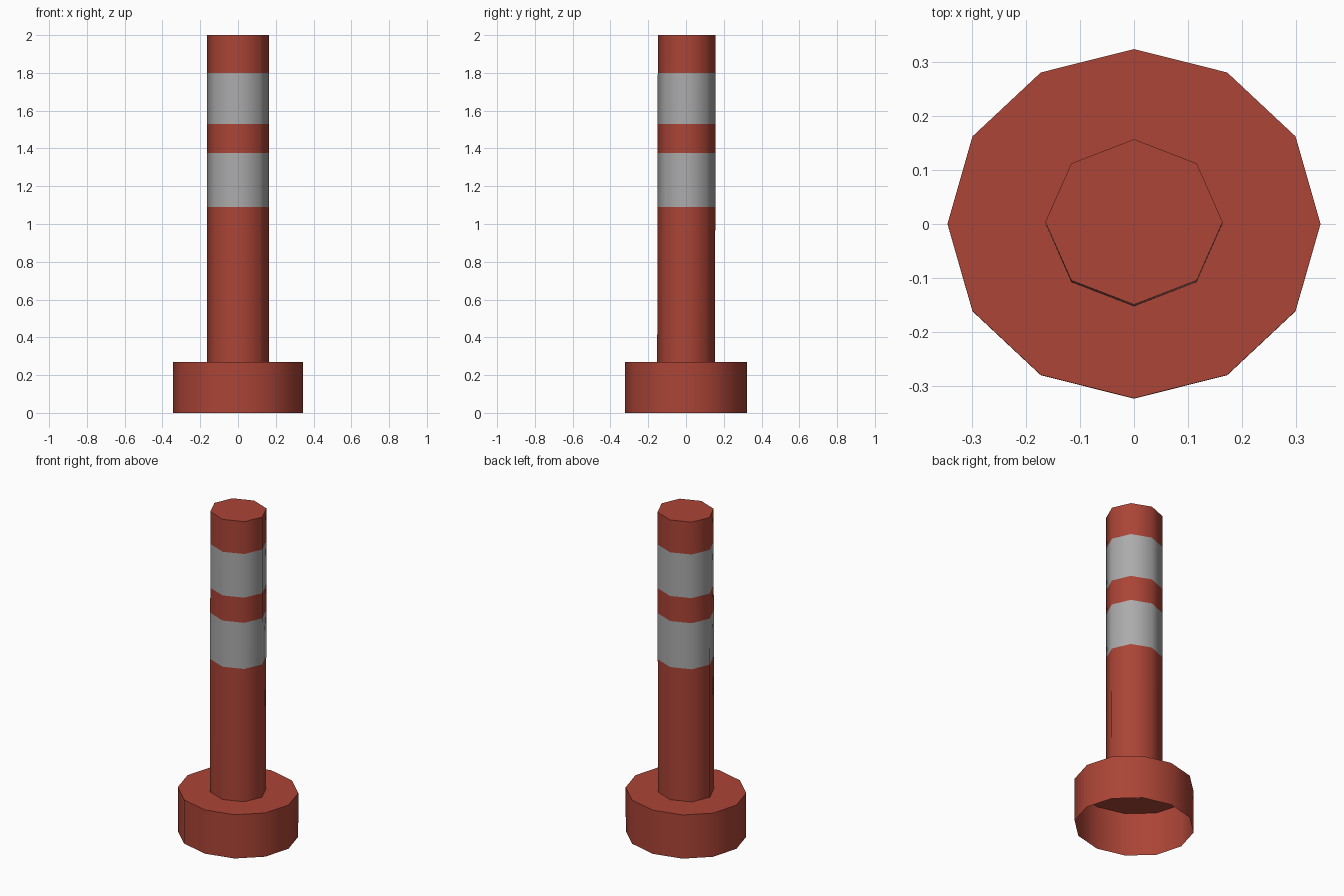
import bpy
import bmesh
from math import sin, cos, pi, radians
from mathutils import Matrix

cube = bpy.data.objects.get("Cube")
if cube:
    bpy.data.objects.remove(cube, do_unlink=True)


def make_material(name, rgb):
    mat = bpy.data.materials.new(name)
    mat.use_nodes = True
    mat.diffuse_color = (*rgb, 1)
    mat.node_tree.nodes["Principled BSDF"].inputs["Base Color"].default_value = (*rgb, 1)
    return mat


red = make_material("brick_red", (0.41, 0.058, 0.037))
grey = make_material("reflective_grey", (0.41, 0.41, 0.41))

LEAN = Matrix.Rotation(radians(-0.11), 4, "X")   # the post leans back very slightly
JOINT = 0.27                                     # height where post meets base


def ring(bm, sides, rx, ry, z):
    angles = [2 * pi * i / sides for i in range(sides)]
    return [bm.verts.new((rx * cos(a), ry * sin(a), z)) for a in angles]


def wall(bm, low, high, slot=0):
    n = len(low)
    for i in range(n):
        j = (i + 1) % n
        bm.faces.new((low[i], low[j], high[j], high[i])).material_index = slot


def loop_edges(bm, verts):
    pairs = zip(verts, verts[1:] + verts[:1])
    return [bm.edges.get(p) or bm.edges.new(p) for p in pairs]


def finish(bm, name, materials):
    bm.transform(LEAN)
    mesh = bpy.data.meshes.new(name)
    bm.to_mesh(mesh)
    bm.free()
    for mat in materials:
        mesh.materials.append(mat)
    obj = bpy.data.objects.new(name, mesh)
    bpy.context.collection.objects.link(obj)
    bpy.ops.object.select_all(action="DESELECT")
    obj.select_set(True)
    bpy.context.view_layer.objects.active = obj
    bpy.ops.object.shade_smooth_by_angle(angle=radians(55))


# Base: hollow twelve-sided drum, open below, with a hole under the post
bm = bmesh.new()
bottom = ring(bm, 12, 0.345, 0.323, 0)
top = ring(bm, 12, 0.345, 0.323, JOINT)
hole = ring(bm, 8, 0.164, 0.153, JOINT)
wall(bm, bottom, top)
bmesh.ops.triangle_fill(bm, use_beauty=True, normal=(0, 0, 1),
                        edges=loop_edges(bm, top) + loop_edges(bm, hole))
for face in bm.faces:
    face.normal_update()
    if face.normal.z < -0.5:
        face.normal_flip()
finish(bm, "base", [red])

# Post: eight-sided tube with two grey bands and a closed top
bm = bmesh.new()
heights = [JOINT, 1.09, 1.375, 1.53, 1.80, 2.0]
rings = [ring(bm, 8, 0.164, 0.153, z) for z in heights]
for i in range(len(rings) - 1):
    wall(bm, rings[i], rings[i + 1], i % 2)
bm.faces.new(rings[-1])
finish(bm, "post", [red, grey])
